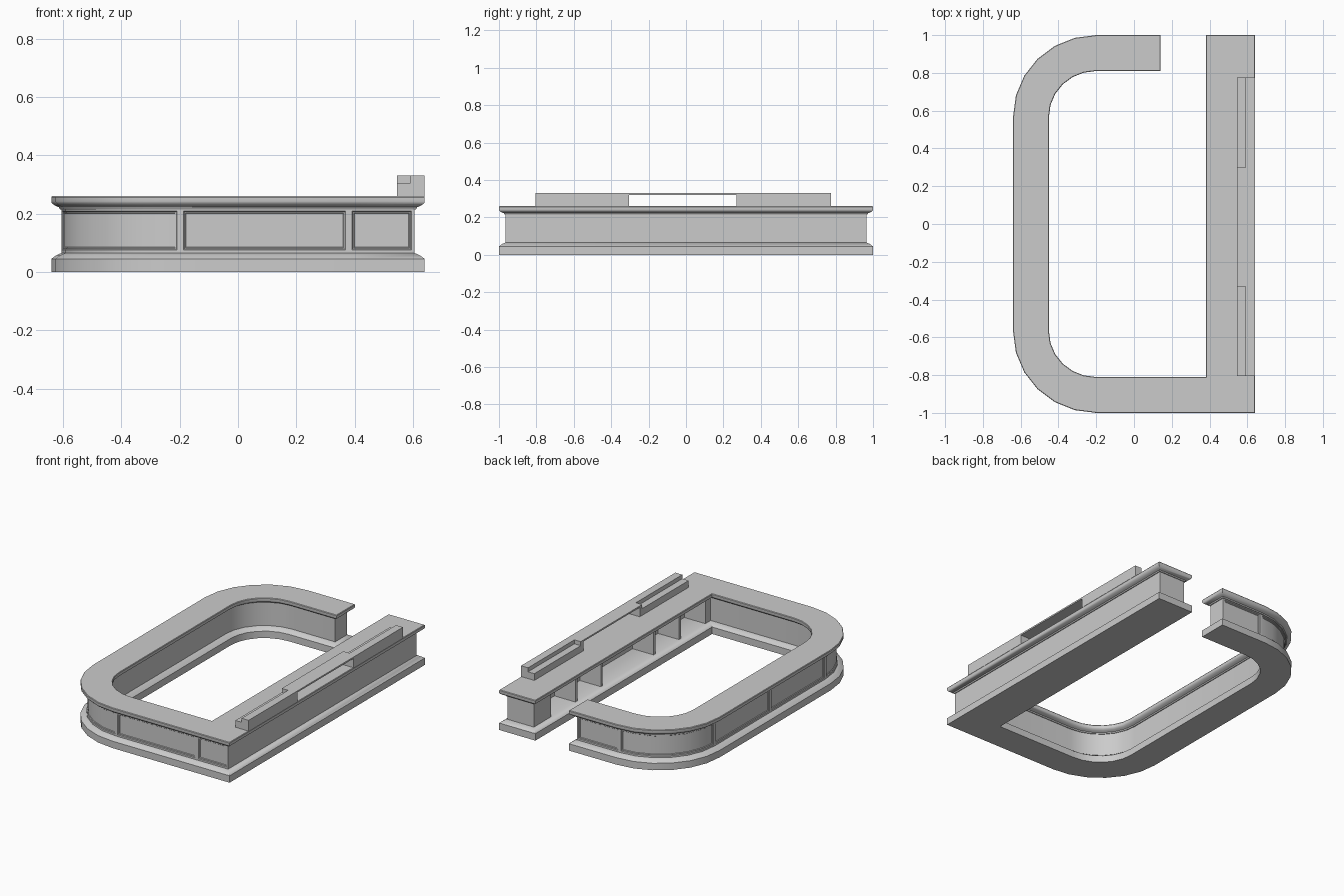
import bpy, bmesh
from math import sin, cos, pi
from mathutils import Vector

if "Cube" in bpy.data.objects:
    bpy.data.objects.remove(bpy.data.objects["Cube"])


def arc(rx, ry, a0, a1, sy, n=6):
    """Corner arc about (-0.2, 0.57*sy), both end points included."""
    return [Vector((-0.2 + rx * cos(a0 + (a1 - a0) * i / n),
                    0.57 * sy + ry * sin(a0 + (a1 - a0) * i / n))) for i in range(n + 1)]


def outline(recess=False):
    """Counter-clockwise plan of the whole bar; recess opens the shelf side."""
    pts = [(0.64, -1), (0.64, 1), (0.38, 1)]
    if recess:
        pts += [(0.38, 0.755), (0.53, 0.755), (0.53, -0.755), (0.38, -0.755)]
    pts = [Vector(p) for p in pts + [(0.38, -0.81)]]
    pts += arc(0.25, 0.24, 1.5 * pi, pi, -1)
    pts += arc(0.25, 0.24, pi, 0.5 * pi, 1)
    pts += [Vector((0.14, 0.81)), Vector((0.14, 1))]
    pts += arc(0.44, 0.43, 0.5 * pi, pi, 1) + [Vector((-0.64, 0))]
    pts += arc(0.44, 0.43, pi, 1.5 * pi, -1) + [Vector((0.38, -1))]
    return pts


def offset(pts, d):
    """Mitred inward offset of a closed outline."""
    out = []
    for i, p in enumerate(pts):
        a = (p - pts[i - 1]).normalized()
        b = (pts[(i + 1) % len(pts)] - p).normalized()
        na, nb = Vector((-a.y, a.x)), Vector((-b.y, b.x))
        out.append(p + (na + nb) * d / (1 + na.dot(nb)))
    return out


def finish(bm, name, angle=0.6):
    me = bpy.data.meshes.new(name)
    bm.to_mesh(me)
    bm.free()
    ob = bpy.data.objects.new(name, me)
    bpy.context.collection.objects.link(ob)
    bpy.ops.object.select_all(action='DESELECT')
    ob.select_set(True)
    bpy.context.view_layer.objects.active = ob
    bpy.ops.object.shade_smooth_by_angle(angle=angle)
    return ob


def loft(pts, profile):
    """Run a moulding profile of (inset, height) around the outline."""
    bm = bmesh.new()
    rings = [[bm.verts.new((p.x, p.y, z)) for p in offset(pts, d)] for d, z in profile]
    n, walls = len(pts), []
    for lo, hi in zip(rings, rings[1:]):
        walls += [bm.faces.new((lo[i], lo[(i + 1) % n], hi[(i + 1) % n], hi[i])) for i in range(n)]
    bm.faces.new(rings[0][::-1])
    bm.faces.new(rings[-1])
    bm.normal_update()
    return bm, walls


def box(name, x, y, z):
    bm = bmesh.new()
    bmesh.ops.create_cube(bm, size=1)
    for v in bm.verts:
        v.co = [(r[0] + r[1]) / 2 + c * (r[1] - r[0]) for r, c in zip((x, y, z), v.co)]
    return finish(bm, name)


# plinth and counter top with their mouldings
bm, _ = loft(outline(), [(0, 0), (0, 0.045), (0.018, 0.058), (0.035, 0.065)])
finish(bm, "plinth")
bm, _ = loft(outline(), [(0.03, 0.215), (0.026, 0.222), (0.012, 0.228), (0.002, 0.236),
                         (0, 0.242), (0, 0.256), (0.003, 0.26)])
finish(bm, "counter_top")

# body with sunken panels on the customer side
pts = outline(True)
bm, walls = loft(pts, [(0.035, 0.065), (0.035, 0.22)])
s = len(pts) - 17                      # first wall of the outer run (back end panel)
groups = [[s], range(s + 1, s + 7), [s + 7], [s + 8], range(s + 9, s + 15), [s + 15], [s + 16]]
for g in groups:
    faces = [walls[i] for i in g]
    for t, d in ((0.011, 0), (0.003, -0.004), (0.004, 0), (0.002, -0.004)):
        bmesh.ops.inset_region(bm, faces=faces, thickness=t, depth=d,
                               use_even_offset=True, use_boundary=True)
        bm.normal_update()
finish(bm, "panelled_body")

# dividers of the open shelves
for i, y in enumerate((-0.53, -0.27, 0.27, 0.53)):
    box(f"shelf_divider_{i + 1}", (0.415, 0.575), (y - 0.01, y + 0.01), (0.06, 0.225))

# stepped riser on the back edge, joined by a thin bridge
for side, y0, y1, c in (("near", -0.805, -0.305, -0.33), ("far", 0.27, 0.775, 0.30)):
    box(f"riser_back_{side}", (0.59, 0.64), (y0, y1), (0.258, 0.33))
    box(f"riser_step_{side}", (0.545, 0.59), (y0, y1), (0.258, 0.304))
    e = y1 if side == "near" else y0
    box(f"riser_end_{side}", (0.545, 0.59), (min(c, e), max(c, e)), (0.304, 0.33))
box("riser_bridge", (0.545, 0.64), (-0.305, 0.27), (0.32, 0.33))
